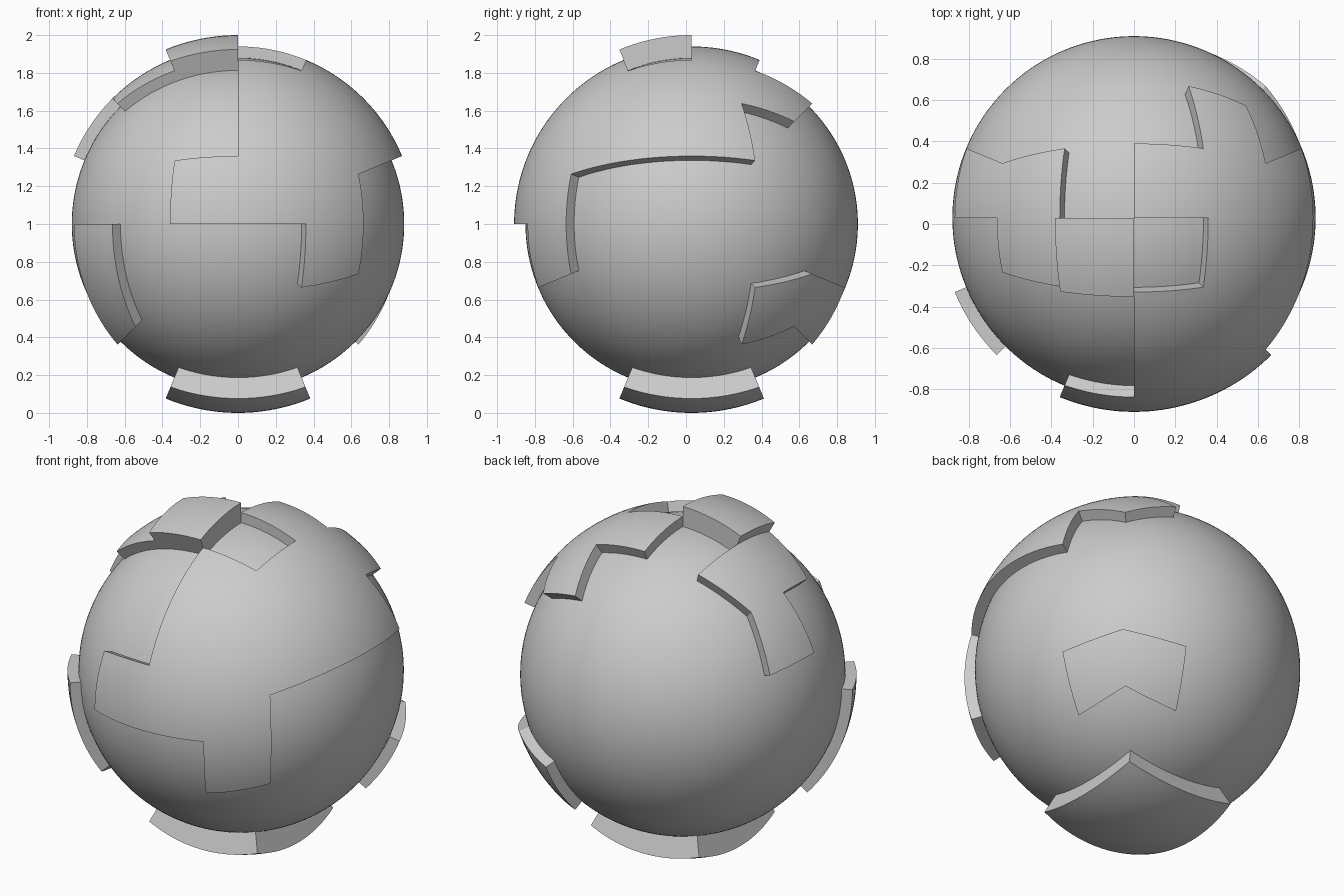
import bpy, bmesh, math
from mathutils import Vector

cube = bpy.data.objects.get("Cube")
if cube:
    bpy.data.objects.remove(cube, do_unlink=True)

CENTRE = Vector((0, 0.03, 1))
BASE, RAISED, TALL = 0.88, 0.94, 1.0
DIVISIONS = 40

# Panel map of each cube side, high row first: '.' base, 'r' raised, 't' tall
PANELS = {
    (0, 1): ["rrr.", "....", "....", "...r"],
    (0, -1): ["..r.", "....", "r...", "r..."],
    (1, 1): ["....", "....", "....", "...r"],
    (1, -1): ["..rr", ".rrr", "...r", "...."],
    (2, 1): ["...r", "r.rr", "rt.r", "..rr"],
    (2, -1): ["....", ".tt.", ".tt.", "...."],
}


def panel_at(p):
    """Panel letter in the direction p from the centre."""
    axis = max(range(3), key=lambda i: abs(p[i]))
    u, v = [math.atan(p[i] / abs(p[axis])) * 4 / math.pi
            for i in range(3) if i != axis]
    col, row = [min(3, max(0, int((c + 1) * 2))) for c in (u, v)]
    return PANELS[axis, 1 if p[axis] > 0 else -1][3 - row][col]


def raise_panels(bm, letters, radius):
    """Extrude the outward faces of the chosen panels to a radius."""
    faces = []
    for f in bm.faces:
        c = f.calc_center_median()
        if f.normal.dot(c.normalized()) > 0.5 and panel_at(c) in letters:
            faces.append(f)
    out = bmesh.ops.extrude_face_region(bm, geom=faces)["geom"]
    old = [f for f in faces if f.is_valid]
    if old:
        bmesh.ops.delete(bm, geom=old, context='FACES')
    for v in out:
        if isinstance(v, bmesh.types.BMVert):
            v.co = v.co.normalized() * radius
    bm.normal_update()


# Ball: gridded cube with equal angles, pushed out to a sphere
bm = bmesh.new()
bmesh.ops.create_cube(bm, size=2)
bmesh.ops.subdivide_edges(bm, edges=bm.edges[:], cuts=DIVISIONS - 1,
                          use_grid_fill=True)
for v in bm.verts:
    v.co = Vector([math.tan(c * math.pi / 4) for c in v.co]).normalized() * BASE
bm.normal_update()

# Raised plates, then the tall ones on top of them
raise_panels(bm, "rt", RAISED)
raise_panels(bm, "t", TALL)

mesh = bpy.data.meshes.new("panelled_ball")
bm.to_mesh(mesh)
bm.free()
ball = bpy.data.objects.new("panelled_ball", mesh)
bpy.context.collection.objects.link(ball)
ball.location = CENTRE

# Grey surface
grey = bpy.data.materials.new("light_grey")
grey.use_nodes = True
colour = (0.6, 0.6, 0.6, 1)
grey.diffuse_color = colour
grey.node_tree.nodes["Principled BSDF"].inputs["Base Color"].default_value = colour
mesh.materials.append(grey)

bpy.ops.object.select_all(action='DESELECT')
ball.select_set(True)
bpy.context.view_layer.objects.active = ball
bpy.ops.object.shade_smooth_by_angle(angle=math.radians(30))
